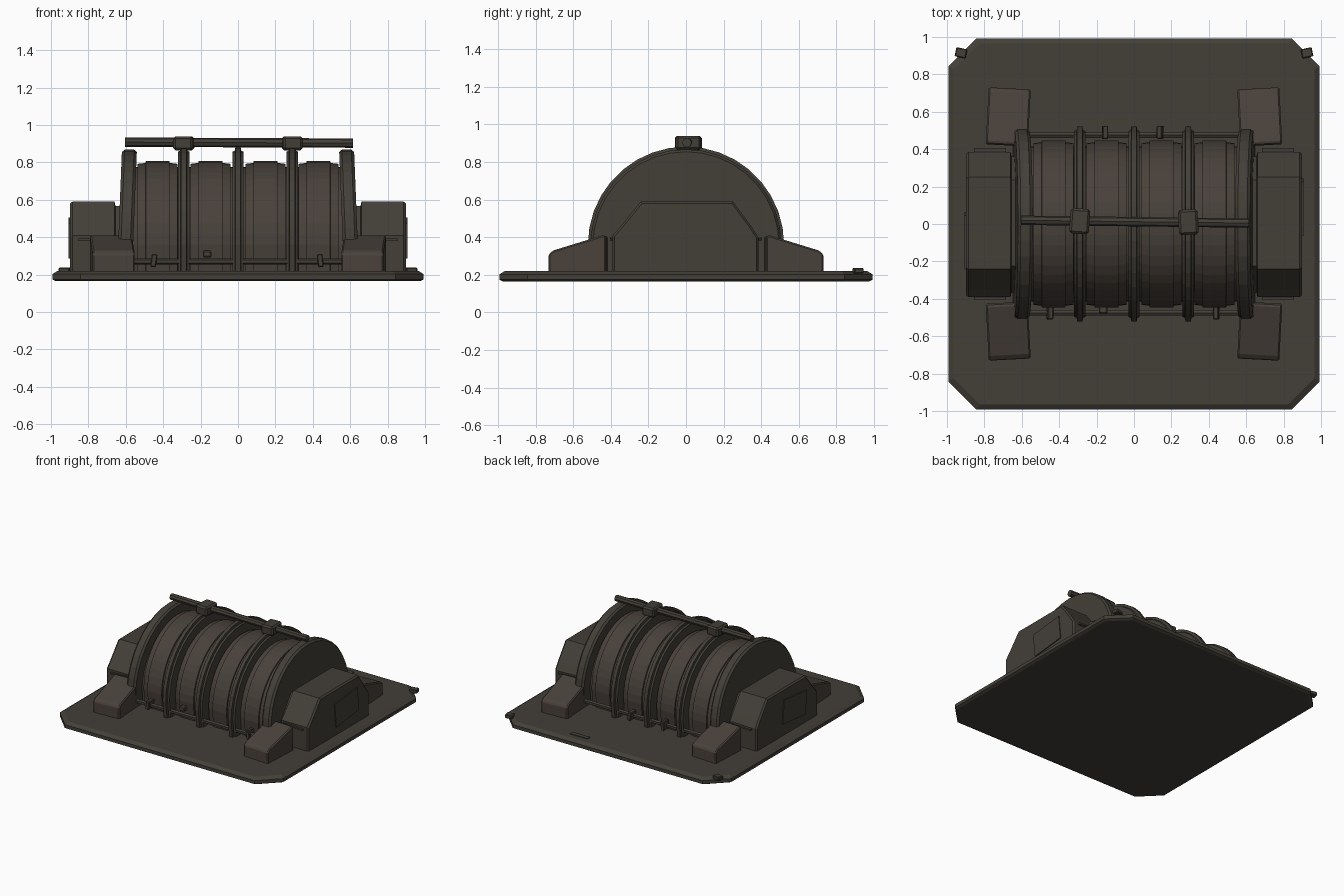
import bpy, bmesh, math
from mathutils import Vector, Matrix

if "Cube" in bpy.data.objects:
    bpy.data.objects.remove(bpy.data.objects["Cube"])


def material(name, rgb):
    m = bpy.data.materials.new(name)
    m.diffuse_color = (*rgb, 1)
    m.use_nodes = True
    m.node_tree.nodes["Principled BSDF"].inputs["Base Color"].default_value = m.diffuse_color
    return m


GREY = material("dark olive grey", (0.056, 0.049, 0.039))
BROWN = material("dark warm brown", (0.066, 0.053, 0.043))


def finish(name, bm, mat, bevel=0.0):
    bmesh.ops.recalc_face_normals(bm, faces=bm.faces)
    me = bpy.data.meshes.new(name)
    bm.to_mesh(me)
    bm.free()
    ob = bpy.data.objects.new(name, me)
    bpy.context.collection.objects.link(ob)
    me.materials.append(mat)
    if bevel:
        b = ob.modifiers.new("bevel", "BEVEL")
        b.width, b.segments, b.limit_method = bevel, 1, "ANGLE"
        b.angle_limit = math.radians(40)
    return ob


def loft(name, sections, mat, bevel=0.0):
    """Skin a list of matching closed rings and cap both ends."""
    bm = bmesh.new()
    rings = [[bm.verts.new(p) for p in s] for s in sections]
    n = len(rings[0])
    for a, b in zip(rings, rings[1:]):
        for i in range(n):
            j = (i + 1) % n
            bm.faces.new((a[i], a[j], b[j], b[i]))
    bm.faces.new(rings[0])
    bm.faces.new(rings[-1])
    return finish(name, bm, mat, bevel)


def box(name, center, size, mat, bevel=0.0, rot=(0, "Z")):
    bm = bmesh.new()
    m = (Matrix.Translation(center) @ Matrix.Rotation(math.radians(rot[0]), 4, rot[1])
         @ Matrix.Diagonal((*size, 1)))
    bmesh.ops.create_cube(bm, size=1, matrix=m)
    return finish(name, bm, mat, bevel)


def rod(name, p, q, r, mat, sides=8):
    bm = bmesh.new()
    p, q = Vector(p), Vector(q)
    m = Matrix.Translation((p + q) / 2) @ (q - p).to_track_quat("Z", "Y").to_matrix().to_4x4()
    bmesh.ops.create_cone(bm, cap_ends=True, segments=sides, radius1=r, radius2=r,
                          depth=(q - p).length, matrix=m)
    return finish(name, bm, mat)


CZ = 0.36  # axis height of the drum


def arch(name, profile, mat, n=18, lean=0.0):
    """Half-round arch along x with legs running down to the base."""
    secs = []
    for x, r in profile:
        pts = [(r * math.cos(math.pi * i / n), CZ + r * math.sin(math.pi * i / n))
               for i in range(n + 1)]
        pts = [(r * 0.965, 0.2)] + pts + [(-r * 0.965, 0.2)]
        secs.append([(x + lean * (0.88 - z), y, z) for y, z in pts])
    return loft(name, secs, mat)


# Base plate with clipped corners and bevelled rim
def octagon(h, c, z):
    return [(sx * a, sy * b, z) for sx, sy, a, b in
            ((1, 1, h - c, h), (1, 1, h, h - c), (1, -1, h, h - c), (1, -1, h - c, h),
             (-1, -1, h - c, h), (-1, -1, h, h - c), (-1, 1, h, h - c), (-1, 1, h - c, h))]


loft("base_plate", [octagon(0.975, 0.14, 0.165), octagon(0.993, 0.15, 0.175),
                    octagon(0.993, 0.15, 0.202), octagon(0.965, 0.14, 0.22)], GREY)

# Drum panels between the ribs, each with stepped edge hoops
for k, cx in enumerate((-0.43, -0.147, 0.147, 0.43)):
    half = ((-0.14, 0.415), (-0.108, 0.415), (-0.106, 0.432), (-0.065, 0.437), (-0.063, 0.446))
    prof = list(half) + [(-x, r) for x, r in reversed(half)]
    arch("drum_panel_%d" % k, [(cx + x, r) for x, r in prof], BROWN, 24)

# Ribs with a raised centre ridge
for k, cx in enumerate((-0.29, 0.0, 0.29)):
    arch("rib_%d" % k, [(cx - 0.03, 0.475), (cx - 0.03, 0.497), (cx - 0.017, 0.503),
                        (cx - 0.014, 0.522), (cx + 0.014, 0.522), (cx + 0.017, 0.503),
                        (cx + 0.03, 0.497), (cx + 0.03, 0.475)], GREY)

# End walls, leaning outwards toward the base
for s, side in ((-1, "left"), (1, "right")):
    arch("end_wall_" + side, [(s * x, r) for x, r in
         ((0.54, 0.46), (0.54, 0.495), (0.555, 0.508), (0.605, 0.508), (0.62, 0.495))],
         GREY, lean=s * 0.04)

    # End housing with sloped shoulders, and its neck against the wall
    def housing(x, k):
        return [(s * x, y * k, 0.2 + (z - 0.2) * k) for y, z in
                ((-0.39, 0.2), (-0.39, 0.41), (-0.35, 0.455), (-0.24, 0.59),
                 (0.25, 0.59), (0.35, 0.455), (0.385, 0.40), (0.385, 0.2))]
    loft("end_housing_" + side, [housing(0.60, 0.94), housing(0.655, 0.94),
                                 housing(0.66, 1.0), housing(0.885, 1.0),
                                 housing(0.898, 0.975)], GREY)
    # Side plate on the housing and small grab strips
    box("housing_plate_" + side, (s * 0.901, 0.09 * s, 0.395), (0.008, 0.29, 0.19), GREY,
        rot=(6, "X"))
    for y in (-0.395, 0.395):
        box("housing_strip_" + side, (s * 0.77, y, 0.39), (0.17, 0.02, 0.012), GREY,
            rot=(3 * s, "Y"))

    # Wedge feet in front and behind
    for t, end in ((-1, "front"), (1, "back")):
        tilt = math.radians(3) * s * t
        secs = []
        for x in (0.56, 0.785):
            ring = []
            for y, z in ((0.42, 0.2), (0.42, 0.405), (0.44, 0.41), (0.70, 0.33),
                         (0.725, 0.31), (0.725, 0.2)):
                dx, dy = s * (x - 0.67), t * (y - 0.57)
                ring.append((s * 0.67 + dx * math.cos(tilt) - dy * math.sin(tilt),
                             t * 0.57 + dx * math.sin(tilt) + dy * math.cos(tilt), z))
            secs.append(ring)
        loft("foot_%s_%s" % (end, side), secs, BROWN, 0.008)

# Top rod and its two clamps
rod("top_rod", (-0.605, 0.02, 0.908), (0.615, 0.005, 0.903), 0.025, GREY)
for x, y, a in ((-0.29, 0.015, -4), (0.29, 0.01, 3)):
    box("rod_clamp", (x, y, 0.902), (0.105, 0.135, 0.075), GREY, 0.012, rot=(a, "Z"))

# Low rods along the front and back of the drum, with clips
for t in (-1, 1):
    rod("low_rod", (-0.58, t * 0.475, 0.27), (0.58, t * 0.475, 0.27), 0.017, GREY, 6)
for x, y, a in ((-0.45, -0.475, 8), (0.44, -0.475, -6), (-0.155, 0.49, 4), (0.14, 0.49, -8)):
    box("rod_clip", (x, y, 0.275), (0.03, 0.07, 0.07), GREY, 0.005, rot=(a, "Y"))
box("drum_knob", (-0.165, -0.455, 0.31), (0.045, 0.05, 0.035), BROWN, 0.006)

# Corner lugs and a thin plate on the base
for s in (-1, 1):
    box("corner_lug", (s * 0.925, 0.915, 0.222), (0.06, 0.05, 0.03), GREY, 0.005, rot=(s * 12, "Z"))
box("base_tag", (0.31, 0.902, 0.221), (0.155, 0.035, 0.008), GREY)
